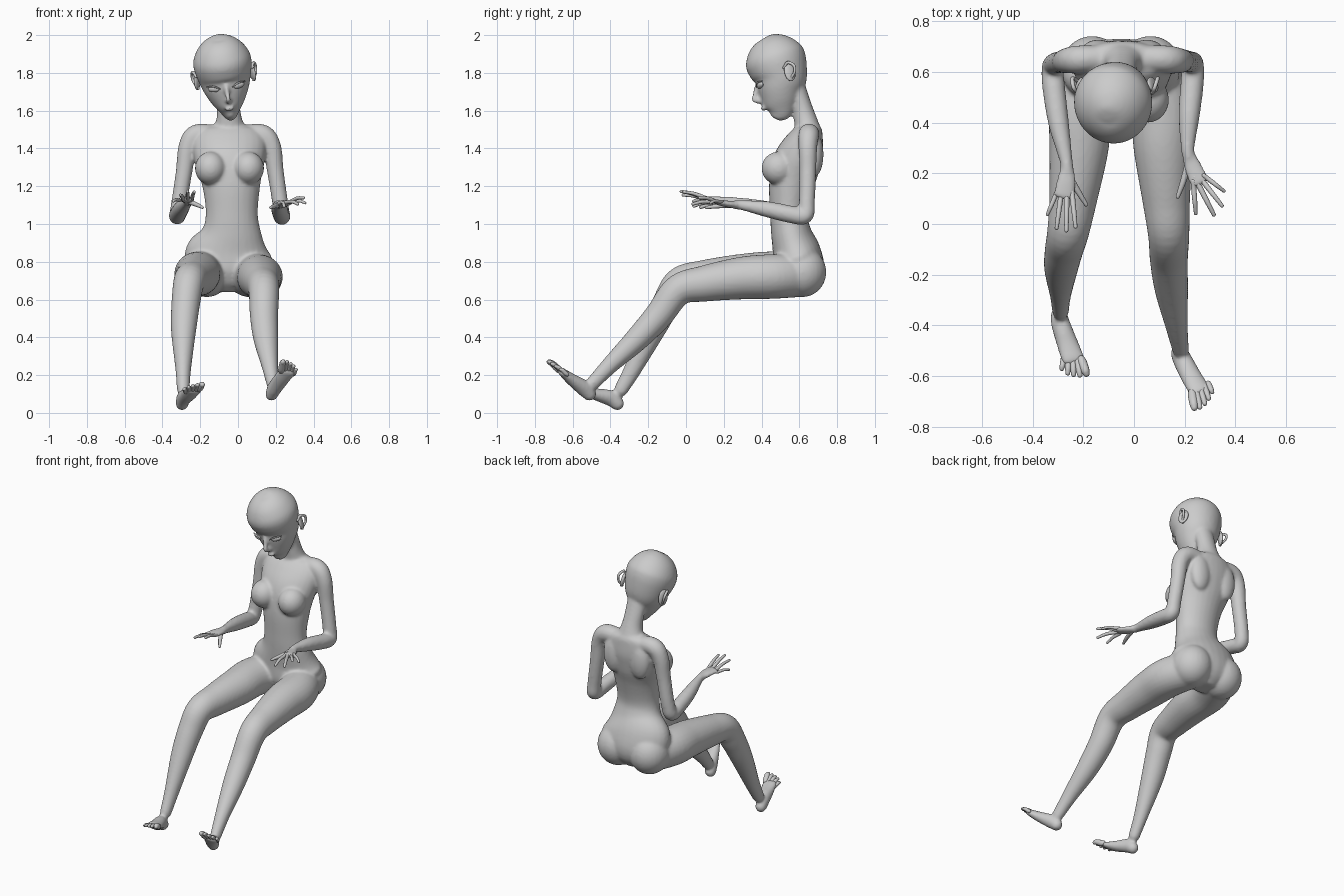
import bpy, bmesh, math
from mathutils import Vector, Matrix

ID = Matrix.Identity(4)
X, Y = Vector((1, 0, 0)), Vector((0, 1, 0))


def resample(pts, n):
    """Catmull-Rom through the points (position and both radii)."""
    p = [Vector(q) if len(q) == 5 else Vector((*q, q[3])) for q in pts]
    p = [p[0] * 2 - p[1]] + p + [p[-1] * 2 - p[-2]]
    out = []
    for i in range(1, len(p) - 2):
        a, b, c, d = p[i - 1:i + 3]
        for k in range(n):
            t = k / n
            out.append((b * 2 + (c - a) * t + (a * 2 - b * 5 + c * 4 - d) * t * t
                        + (b * 3 - a - c * 3 + d) * t ** 3) / 2)
    return out + [p[-2]]


def tube(bm, pts, ref=X, m=ID, seg=28, n=6, round_ends=True):
    """Loft of ellipses along a path; points are x, y, z, r_ref, r_other."""
    s = resample(pts, n)
    pos = [Vector(q[:3]) for q in s]
    rings, a = [], ref.copy()
    for i, q in enumerate(s):
        t = (pos[min(i + 1, len(s) - 1)] - pos[max(i - 1, 0)]).normalized()
        a = (a - t * a.dot(t)).normalized()
        b = t.cross(a)
        ra, rb = max(q[3], .001), max(q[4], .001)
        ring = (pos[i], a, b, ra, rb)
        ends = [(math.sin(u), math.cos(u)) for u in (.5, 1.0, 1.4)] if round_ends else []
        r = min(ra, rb)
        if i == 0:
            rings += [(pos[i] - t * r * h, a, b, ra * w, rb * w) for h, w in reversed(ends)]
        rings.append(ring)
        if i == len(s) - 1:
            rings += [(pos[i] + t * r * h, a, b, ra * w, rb * w) for h, w in ends]
    loops = []
    for c, a, b, ra, rb in rings:
        ang = [2 * math.pi * k / seg for k in range(seg)]
        loops.append([bm.verts.new(m @ (c + a * ra * math.cos(g) + b * rb * math.sin(g))) for g in ang])
    for l0, l1 in zip(loops, loops[1:]):
        for k in range(seg):
            bm.faces.new((l0[k], l0[(k + 1) % seg], l1[(k + 1) % seg], l1[k]))
    bm.faces.new(loops[0][::-1])
    bm.faces.new(loops[-1])


def ball(bm, loc, scale, m=ID, rot=ID):
    mat = m @ Matrix.Translation(loc) @ rot @ Matrix.Diagonal((*scale, 1))
    bmesh.ops.create_uvsphere(bm, u_segments=28, v_segments=18, radius=1, matrix=mat)


def finish(name, bm, voxel=None):
    bmesh.ops.recalc_face_normals(bm, faces=bm.faces)
    me = bpy.data.meshes.new(name)
    bm.to_mesh(me)
    bm.free()
    for p in me.polygons:
        p.use_smooth = True
    ob = bpy.data.objects.new(name, me)
    bpy.context.collection.objects.link(ob)
    if voxel:
        r = ob.modifiers.new("fuse", 'REMESH')
        r.mode, r.voxel_size, r.use_smooth_shade = 'VOXEL', voxel, True
        s = ob.modifiers.new("soften", 'SMOOTH')
        s.factor, s.iterations = .5, 7
    return ob


def digits(name, base0, base1, tips, radii, lift):
    """Fingers or toes fanned from a knuckle line to the given tips."""
    bm = bmesh.new()
    for i, (tip, r) in enumerate(zip(tips, radii)):
        b = Vector(base0).lerp(Vector(base1), i / (len(tips) - 1))
        e = Vector(tip)
        mid = b.lerp(e, .5) + Vector((0, 0, lift))
        back = b - (e - b) * .25
        e = e - (e - b).normalized() * r
        tube(bm, [(*back, r), (*b, r * 1.1), (*mid, r), (*e, r * .8)], X, seg=12, n=4)
    finish(name, bm)


body = bmesh.new()
# torso, from crotch to collar
tube(body, [(-.05, .60, .64, .06, .06), (-.05, .60, .69, .15, .11), (-.05, .598, .76, .215, .135),
            (-.05, .585, .85, .228, .128), (-.035, .557, .95, .163, .107), (-.033, .545, 1.05, .138, .1),
            (-.035, .557, 1.2, .153, .118), (-.042, .585, 1.32, .183, .127), (-.045, .625, 1.42, .195, .107),
            (-.045, .65, 1.49, .165, .076), (-.045, .655, 1.525, .09, .055)], round_ends=False)
# neck
tube(body, [(-.055, .56, 1.74, .07, .07), (-.052, .607, 1.65, .062, .05),
            (-.047, .63, 1.56, .067, .06), (-.045, .65, 1.48, .1, .07)])
for s in (-1, 1):
    ball(body, (-.045 + s * .1, .49, 1.295), (.083, .09, .088))      # breasts
    ball(body, (-.05 + s * .115, .615, .745), (.125, .128, .132))    # buttocks
    ball(body, (-.045 + s * .095, .68, 1.37), (.07, .048, .12))      # shoulder blades

# arms
tube(body, [(-.12, .655, 1.475, .05), (-.22, .65, 1.472, .055), (-.265, .645, 1.41, .05),
            (-.285, .64, 1.28, .044), (-.31, .635, 1.12, .042), (-.322, .615, 1.045, .043),
            (-.317, .54, 1.055, .045), (-.298, .4, 1.085, .041), (-.27, .26, 1.115, .027),
            (-.263, .21, 1.122, .024)], Y)
tube(body, [(.03, .655, 1.475, .05), (.13, .65, 1.472, .055), (.178, .645, 1.41, .05),
            (.198, .645, 1.28, .044), (.222, .64, 1.12, .042), (.232, .63, 1.045, .044),
            (.23, .56, 1.05, .046), (.218, .43, 1.078, .042), (.212, .31, 1.098, .028),
            (.216, .26, 1.102, .024)], Y)
# palms
tube(body, [(-.263, .23, 1.12, .025, .02), (-.268, .17, 1.128, .038, .018), (-.277, .11, 1.132, .043, .014)])
tube(body, [(.213, .28, 1.10, .025, .02), (.235, .22, 1.106, .036, .018), (.26, .165, 1.115, .04, .014)])

# legs
tube(body, [(-.15, .62, .735, .11, .115), (-.208, .46, .737, .123, .118), (-.217, .3, .729, .117, .113),
            (-.24, .1, .712, .095, .098), (-.26, -.03, .69, .083, .084), (-.276, -.1, .585, .076, .077),
            (-.288, -.175, .44, .067, .066), (-.29, -.28, .235, .042, .047), (-.29, -.345, .12, .033, .037)])
tube(body, [(.05, .62, .73, .11, .115), (.108, .46, .722, .123, .118), (.115, .3, .714, .117, .113),
            (.127, .1, .685, .095, .096), (.137, -.04, .65, .082, .083), (.138, -.145, .515, .075, .075),
            (.148, -.26, .39, .066, .064), (.168, -.40, .255, .045, .046), (.184, -.495, .155, .033, .037)])
# feet
tube(body, [(-.296, -.362, .048, .034, .036), (-.288, -.40, .078, .038, .042),
            (-.262, -.475, .098, .043, .032), (-.24, -.535, .12, .047, .02)])
tube(body, [(.178, -.51, .098, .034, .036), (.193, -.54, .13, .038, .042),
            (.23, -.61, .18, .043, .031), (.262, -.66, .22, .046, .02)])

# head: upright profile of z, half width, front y, back y, then tilted
H = Matrix.Translation((-.08, .482, 1.838)) @ Matrix.Rotation(math.radians(-9), 4, 'Y') \
    @ Matrix.Rotation(math.radians(20), 4, 'X')
prof = [(-.264, .018, -.13, -.08), (-.238, .047, -.148, -.01), (-.19, .085, -.15, .04),
        (-.13, .118, -.15, .09), (-.07, .139, -.147, .135), (0, .154, -.157, .16), (.05, .15, -.157, .16),
        (.1, .124, -.13, .133), (.135, .09, -.094, .097), (.155, .054, -.056, .058), (.163, .02, -.02, .02)]
bm_pts = [(0, (f + b) / 2, z, w, (b - f) / 2) for z, w, f, b in prof]
tube(body, bm_pts, X, H, seg=40, round_ends=False)
# nose and lips
tube(body, [(0, -.138, -.065, .012), (0, -.162, -.105, .013), (0, -.177, -.132, .013), (0, -.148, -.148, .016)], X, H)
ball(body, (0, -.149, -.192), (.027, .012, .012), H)
finish("body", body, .009)

# ears and eyes
for side, s in (("right", -1), ("left", 1)):
    bm = bmesh.new()
    rot = Matrix.Rotation(s * .45, 4, 'Z') @ Matrix.Rotation(-.25, 4, 'X')
    ball(bm, (s * .147, .045, -.075), (.013, .032, .052), H, rot)
    tube(bm, [(s * .148, .03, -.115, .008), (s * .166, .065, -.09, .007), (s * .17, .075, -.055, .008),
              (s * .162, .05, -.028, .008), (s * .15, .022, -.045, .007)], X, H, seg=10)
    finish(side + "_ear", bm)
    bm = bmesh.new()
    ball(bm, (s * .068, -.124, -.078), (.032, .012, .016), H, Matrix.Rotation(s * .45, 4, 'Z'))
    finish(side + "_eye", bm)
    bm = bmesh.new()
    tube(bm, [(s * .034, -.143, -.074, .003), (s * .066, -.134, -.06, .005), (s * .102, -.108, -.066, .003)],
         Y, H, seg=10)
    finish(side + "_eyelid", bm)

# fingers, little to index, then thumbs
fr = (.0085, .0095, .01, .0095)
digits("right_fingers", (-.312, .108, 1.126), (-.243, .105, 1.138),
       [(-.345, .03, 1.12), (-.307, -.025, 1.155), (-.267, -.035, 1.175), (-.23, -.02, 1.172)], fr, .006)
digits("left_fingers", (.293, .178, 1.118), (.236, .142, 1.113),
       [(.362, .125, 1.11), (.353, .065, 1.14), (.32, .028, 1.105), (.245, .033, 1.092)], fr, .008)
for name, pts in (("right_thumb", [(-.258, .19, 1.118, .014), (-.225, .135, 1.105, .012), (-.189, .077, 1.088, .008)]),
                  ("left_thumb", [(.215, .24, 1.1, .014), (.195, .17, 1.095, .012), (.173, .108, 1.087, .008)])):
    bm = bmesh.new()
    tube(bm, pts, X, seg=12)
    finish(name, bm)

# toes, big to little
tr = (.017, .0125, .012, .0115, .011)
digits("right_toes", (-.203, -.55, .132), (-.278, -.535, .113),
       [(-.183, -.605, .155), (-.212, -.608, .152), (-.238, -.606, .147), (-.262, -.6, .14), (-.287, -.582, .128)], tr, .004)
digits("left_toes", (.232, -.68, .235), (.297, -.638, .21),
       [(.24, -.738, .28), (.262, -.733, .278), (.282, -.718, .267), (.298, -.698, .253), (.312, -.672, .235)], tr, .004)
